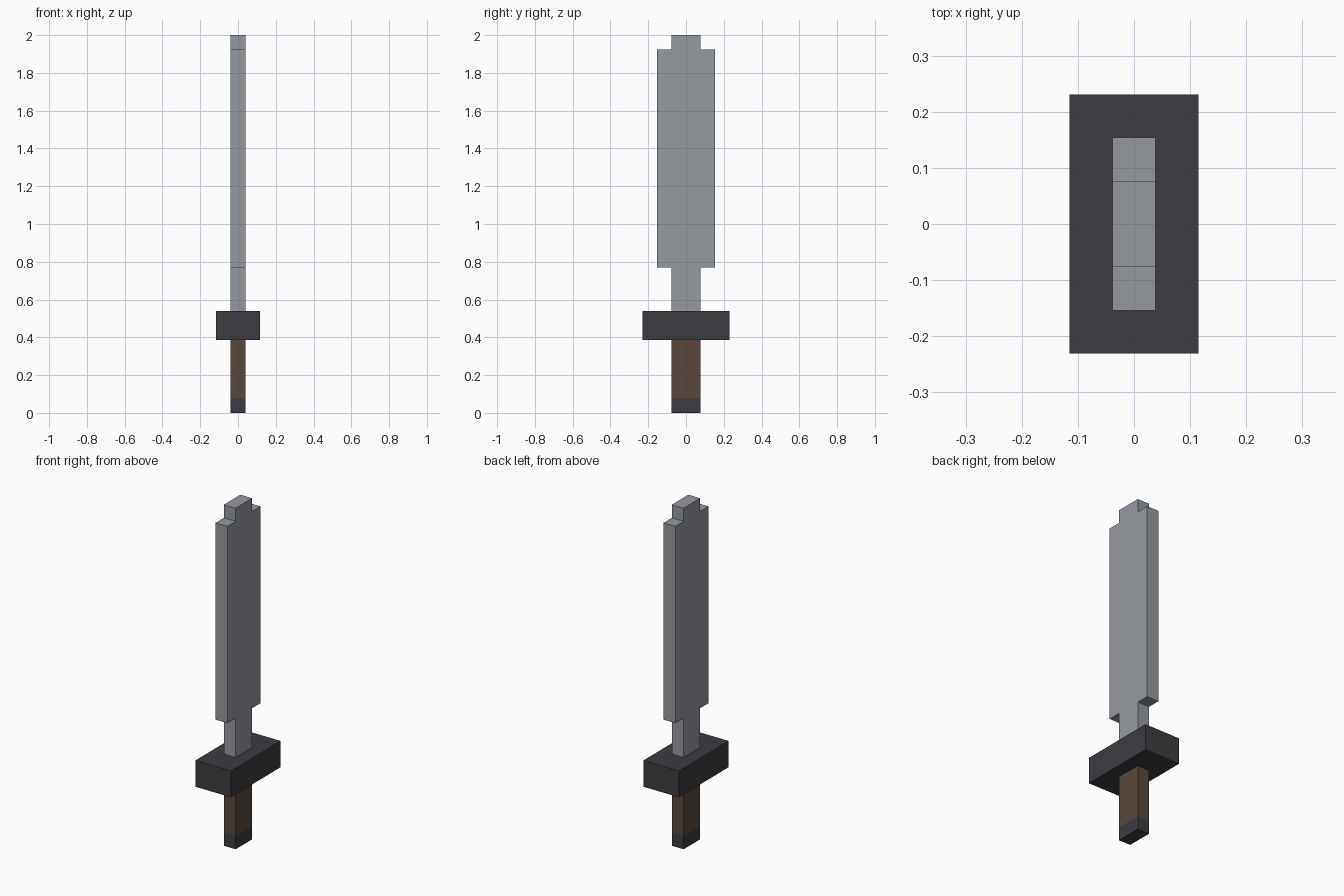
import bpy, bmesh
from mathutils import Vector

cube = bpy.data.objects.get("Cube")
if cube:
    bpy.data.objects.remove(cube, do_unlink=True)

U = 2 / 26  # one block of the model's grid


def material(name, color):
    m = bpy.data.materials.new(name)
    m.use_nodes = True
    rgba = (*color, 1)
    m.diffuse_color = rgba
    node = next(n for n in m.node_tree.nodes if n.type == 'BSDF_PRINCIPLED')
    node.inputs["Base Color"].default_value = rgba
    return m


steel = material("steel grey", (0.30, 0.32, 0.35))
iron = material("dark iron", (0.046, 0.045, 0.053))
leather = material("brown leather", (0.10, 0.066, 0.046))


def slab(name, half_profile, thickness, mat):
    """Mirror a (half width, height) outline across y and extrude it along x."""
    outline = half_profile + [(-y, z) for y, z in reversed(half_profile)]
    bm = bmesh.new()
    face = bm.faces.new([bm.verts.new((-thickness * U / 2, y * U, z * U))
                         for y, z in outline])
    out = bmesh.ops.extrude_face_region(bm, geom=[face])
    verts = [v for v in out["geom"] if isinstance(v, bmesh.types.BMVert)]
    bmesh.ops.translate(bm, verts=verts, vec=Vector((thickness * U, 0, 0)))
    bmesh.ops.recalc_face_normals(bm, faces=bm.faces)
    mesh = bpy.data.meshes.new(name)
    bm.to_mesh(mesh)
    bm.free()
    mesh.materials.append(mat)
    obj = bpy.data.objects.new(name, mesh)
    bpy.context.collection.objects.link(obj)
    return obj


def block(name, width, bottom, top, thickness, mat):
    return slab(name, [(width / 2, bottom), (width / 2, top)], thickness, mat)


# Handle and guard
block("pommel", 2, 0, 1, 1, iron)
block("grip", 2, 1, 5, 1, leather)
block("guard", 6, 5, 7, 3, iron)

# Stepped blade: narrow neck, broad body, narrow tip
slab("blade", [(1, 7), (1, 10), (2, 10), (2, 25), (1, 25), (1, 26)], 1, steel)
